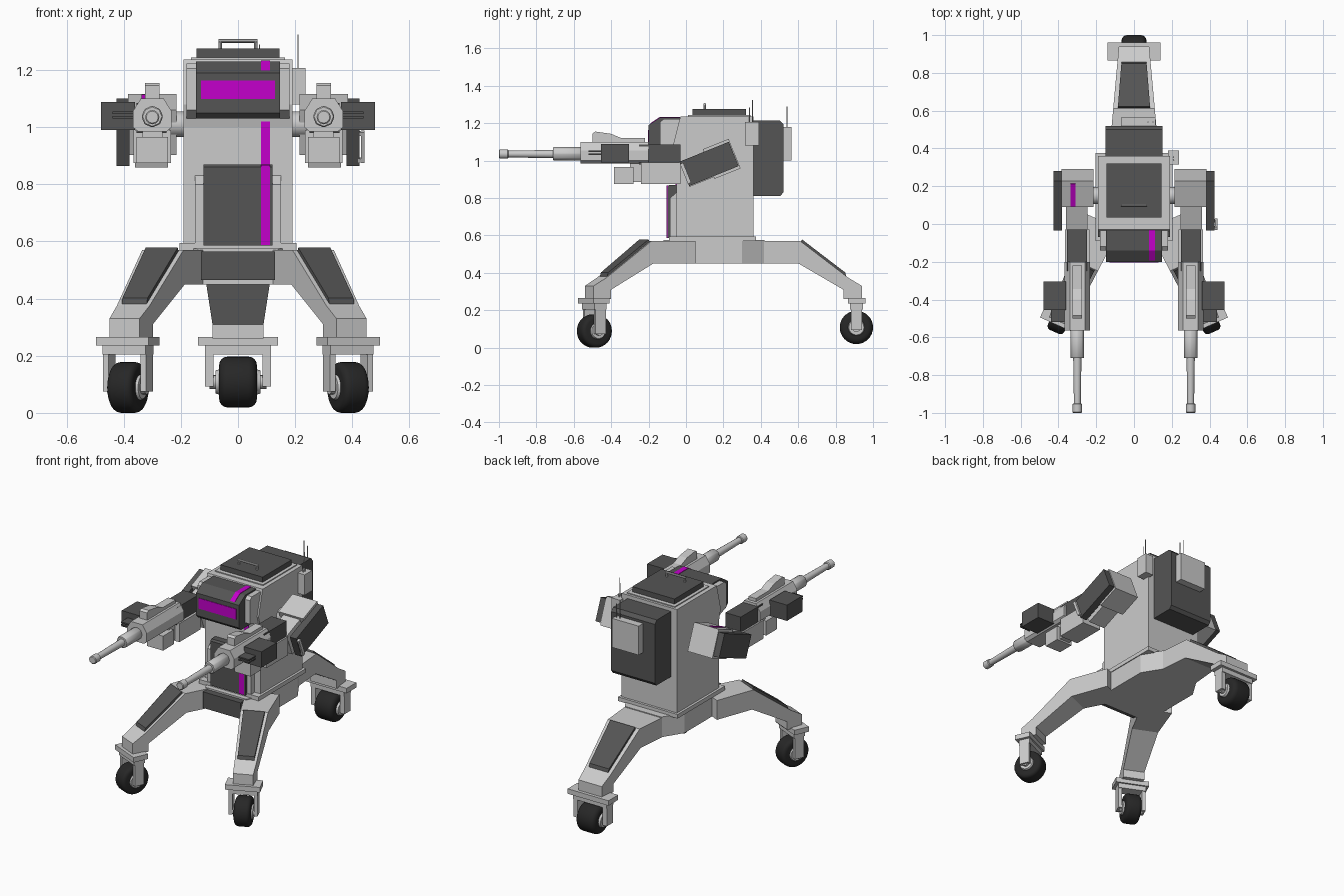
import bpy, bmesh
from math import radians, pi
from mathutils import Matrix, Vector

if "Cube" in bpy.data.objects:
    bpy.data.objects.remove(bpy.data.objects["Cube"])

def mat(name, col):
    m = bpy.data.materials.new(name)
    m.diffuse_color = col
    m.use_nodes = True
    m.node_tree.nodes["Principled BSDF"].inputs["Base Color"].default_value = m.diffuse_color
    return m

MAG = mat("magenta", (0.55, 0.0, 0.6, 1))
DARK = mat("dark_grey", (0.09, 0.09, 0.09, 1))
RUBBER = mat("rubber", (0.02, 0.02, 0.02, 1))
I = Matrix.Identity(4)

def finish(bm, name, M, m, bevel=0, seg=1, smooth=False):
    if bevel:
        edges = [e for e in bm.edges if len(e.link_faces) == 2 and e.calc_face_angle(0) > 0.6]
        bmesh.ops.bevel(bm, geom=edges, offset=bevel, segments=seg, affect='EDGES', profile=0.5)
    bmesh.ops.recalc_face_normals(bm, faces=bm.faces)
    me = bpy.data.meshes.new(name)
    bm.to_mesh(me)
    bm.free()
    ob = bpy.data.objects.new(name, me)
    ob.matrix_world = M
    bpy.context.collection.objects.link(ob)
    if m:
        me.materials.append(m)
    if smooth:
        bpy.context.view_layer.objects.active = ob
        ob.select_set(True)
        bpy.ops.object.shade_smooth_by_angle(angle=radians(35))
        ob.select_set(False)
    return ob

def prism(name, pts, axis, a, b, M=I, m=None, bevel=0):
    """Extrude a 2D profile along an axis; a and b may be functions of the profile point."""
    bm = bmesh.new()
    def put(p, t):
        t = t(p) if callable(t) else t
        return bm.verts.new({'x': (t, p[0], p[1]), 'y': (p[0], t, p[1]), 'z': (p[0], p[1], t)}[axis])
    A = [put(p, a) for p in pts]
    B = [put(p, b) for p in pts]
    bm.faces.new(A)
    bm.faces.new(B[::-1])
    for i in range(len(pts)):
        j = (i + 1) % len(pts)
        bm.faces.new((A[i], B[i], B[j], A[j]))
    return finish(bm, name, M, m, bevel)

def box(name, x, y, z, M=I, m=None, bevel=0.0):
    return prism(name, [(y[0], z[0]), (y[1], z[0]), (y[1], z[1]), (y[0], z[1])], 'x', x[0], x[1], M, m, bevel)

def cyl(name, p, q, r, r2=None, n=16, M=I, m=None, bevel=0, seg=1):
    p, q = Vector(p), Vector(q)
    bm = bmesh.new()
    d = q - p
    T = Matrix.Translation((p + q) / 2) @ d.to_track_quat('Z', 'Y').to_matrix().to_4x4()
    bmesh.ops.create_cone(bm, cap_ends=True, segments=n, radius1=r, radius2=r if r2 is None else r2, depth=d.length, matrix=T)
    return finish(bm, name, M, m, bevel, seg, True)

# Body
prism("body", [(-.05, .585), (-.05, 1.0), (-.07, 1.08), (-.03, 1.237), (.36, 1.237), (.36, .585)], 'x', -.19, .19, bevel=.008)
box("body_skirt", (-.205, .205), (-.09, .375), (.57, .595), bevel=.006)
prism("front_plate", [(-.085, .585), (-.085, .80), (-.05, .83), (0, .83), (0, .585)], 'x', -.15, .15)
prism("front_panel", [(-.1, .585), (-.1, .86), (-.09, .87), (0, .87), (0, .585)], 'x', -.12, .12, m=DARK)
box("stripe_lower", (.08, .112), (-.103, -.08), (.587, .868), m=MAG)
box("stripe_upper", (.08, .112), (-.055, -.03), (.868, 1.05), m=MAG)

# Hatch
box("hatch_rim", (-.165, .165), (.01, .345), (1.23, 1.243))
box("hatch", (-.145, .145), (.035, .32), (1.24, 1.275), m=DARK, bevel=.012)
for s in (-1, 1):
    cyl("hatch_handle_post", (s * .062, .10, 1.27), (s * .062, .10, 1.302), .006, n=8)
cyl("hatch_handle", (-.068, .10, 1.302), (.068, .10, 1.302), .007, n=8)

# Head and visor
prism("head", [(-.14, 1.06), (-.14, 1.205), (-.12, 1.222), (0, 1.222), (0, 1.04), (-.06, 1.03)], 'x', -.18, .18, bevel=.006)
prism("visor_housing", [(-.18, 1.03), (-.2, 1.05), (-.2, 1.19), (-.14, 1.23), (-.02, 1.23), (-.02, 1.03)], 'x', -.147, .147, m=DARK, bevel=.005)
box("visor_glass", (-.13, .13), (-.203, -.19), (1.098, 1.163), m=MAG)
prism("head_stripe", [(-.193, 1.198), (-.14, 1.233), (-.03, 1.233), (-.03, 1.2), (-.14, 1.19)], 'x', .08, .112, m=MAG)

# Backpack, radio boxes and antennas
prism("backpack", [(.35, .81), (.505, .81), (.52, .83), (.52, 1.195), (.50, 1.215), (.35, 1.215)], 'x', -.15, .15, m=DARK, bevel=.008)
box("radio_box", (-.07, .113), (.51, .565), (1.0, 1.18), bevel=.01)
box("side_radio", (.18, .237), (.315, .39), (1.08, 1.207), bevel=.008)
for x, y, z0, z1 in ((.21, .34, 1.2, 1.285), (.21, .355, 1.2, 1.325), (.075, .54, 1.17, 1.29), (.1, .54, 1.17, 1.265)):
    cyl("antenna", (x, y, z0), (x, y, z1), .003, .002, n=6)

# Hub under the body
prism("hub", [(-.2, .0), (-.14, -.12), (.14, -.12), (.2, .0), (.2, .30), (.125, .42), (-.125, .42), (-.2, .30)], 'z', .45, .575, bevel=.008)
box("hub_front_block", (-.13, .13), (-.16, -.1), (.465, .565), m=DARK, bevel=.015)

# Legs with castor wheels, each built outward along +y from its foot
def leg(tag, x, y, deg, k, wz):
    M = Matrix.Translation((x, y, 0)) @ Matrix.Rotation(radians(deg), 4, 'Z')
    hw = lambda p: k * (.083 - .09 * p[0])
    prism(tag + "_leg", [(-.55, .57), (-.30, .57), (-.045, .375), (.03, .33), (.03, .26), (-.07, .26), (-.07, .31), (-.31, .45), (-.55, .45)],
          'x', lambda p: -hw(p), hw, M, bevel=.006)
    pw = lambda p: k * (.062 - .08 * p[0])
    prism(tag + "_leg_panel", [(-.30, .56), (-.29, .578), (-.06, .402), (-.05, .37)], 'x', lambda p: -pw(p), pw, M, DARK)
    box(tag + "_foot_plate", (-.14 * (k + .0), .14 * k), (-.045, .05), (.235, .266), M)
    box(tag + "_fork_top", (-.115 * k, .115 * k), (-.035, .035), (.205, .235), M)
    for s in (-1, 1):
        box(tag + "_fork_arm", (s * .085 * k, s * .115 * k), (-.03, .03), (wz - .015, .22), M, bevel=.005)
        cyl(tag + "_wheel_rim", (s * .05 * k, 0, wz), (s * .078 * k, 0, wz), .05, .04, 24, M)
    cyl(tag + "_axle", (-.1 * k, 0, wz), (.1 * k, 0, wz), .024, n=16, M=M)
    cyl(tag + "_tyre", (-.066 * k, 0, wz), (.066 * k, 0, wz), .089, n=32, M=M, m=RUBBER, bevel=.03 * k, seg=4)

leg("rear", 0, .911, 0, 1, .108)
leg("front_left", -.385, -.49, 156, .72, .089)
leg("front_right", .385, -.49, -156, .72, .089)

# Arms with guns
TILT = Matrix.Translation((0, .13, .985)) @ Matrix.Rotation(radians(22), 4, 'X')
for s, tag in ((-1, "left"), (1, "right")):
    X = lambda a, b: (s * a, s * b)
    c = s * .30
    cyl(tag + "_shoulder_axle", (s * .17, .15, 1.01), (s * .24, .15, 1.01), .045)
    box(tag + "_shoulder", X(.215, .385), (-.01, .14), (-.085, .085), TILT, bevel=.012)
    box(tag + "_upper_arm", X(.245, .36), (-.15, .02), (-.075, .07), TILT, bevel=.01)
    box(tag + "_arm_guard", X(.38, .425), (-.15, .135), (-.07, .07), TILT, m=DARK, bevel=.012)
    box(tag + "_forearm", X(.25, .355), (-.25, -.03), (.98, 1.085), m=DARK, bevel=.012)
    box(tag + "_forearm_lower", X(.235, .365), (-.24, -.03), (.875, .99), bevel=.012)
    # Receiver, magazine, sight and grip
    oct_pts = [(c + a, z) for a, z in ((-.068, 1.0), (-.068, 1.055), (-.04, 1.1), (.04, 1.1), (.068, 1.055), (.068, 1.0), (.05, .985), (-.05, .985))]
    prism(tag + "_receiver", oct_pts, 'y', -.565, -.2, bevel=.006)
    box(tag + "_magazine", X(.36, .48), (-.455, -.305), (.99, 1.088), m=DARK, bevel=.012)
    for z in (1.035, 1.05):
        box(tag + "_magazine_slot", X(.365, .44), (-.52, -.44), (z - .004, z + .004), m=DARK)
    prism(tag + "_sight", [(-.5, 1.095), (-.5, 1.145), (-.485, 1.155), (-.40, 1.143), (-.345, 1.12), (-.22, 1.12), (-.22, 1.09)], 'x', c - .026, c + .026, bevel=.005)
    box(tag + "_lower_sensor", (c - .055, c + .055), (-.385, -.28), (.875, .965), bevel=.01)
    box(tag + "_sensor_mount", (c - .035, c + .035), (-.3, -.22), (.885, .99))
    # Barrel
    cyl(tag + "_barrel_jacket", (c, -.71, 1.037), (c, -.55, 1.037), .038, n=8, bevel=.004)
    cyl(tag + "_barrel", (c, -.96, 1.035), (c, -.70, 1.035), .018, .022, n=16)
    cyl(tag + "_muzzle", (c, -1.0, 1.035), (c, -.95, 1.035), .025, n=12, bevel=.004)

# Shoulder stripe and grab handle
box("shoulder_stripe", (-.337, -.311), (-.005, .125), (.08, .088), TILT, m=MAG)
for z in (-.05, .05):
    box("guard_handle_post", (.42, .44), (-.15, -.135), (z - .007, z + .007), TILT)
box("guard_handle", (.43, .442), (-.152, -.133), (-.057, .057), TILT)
